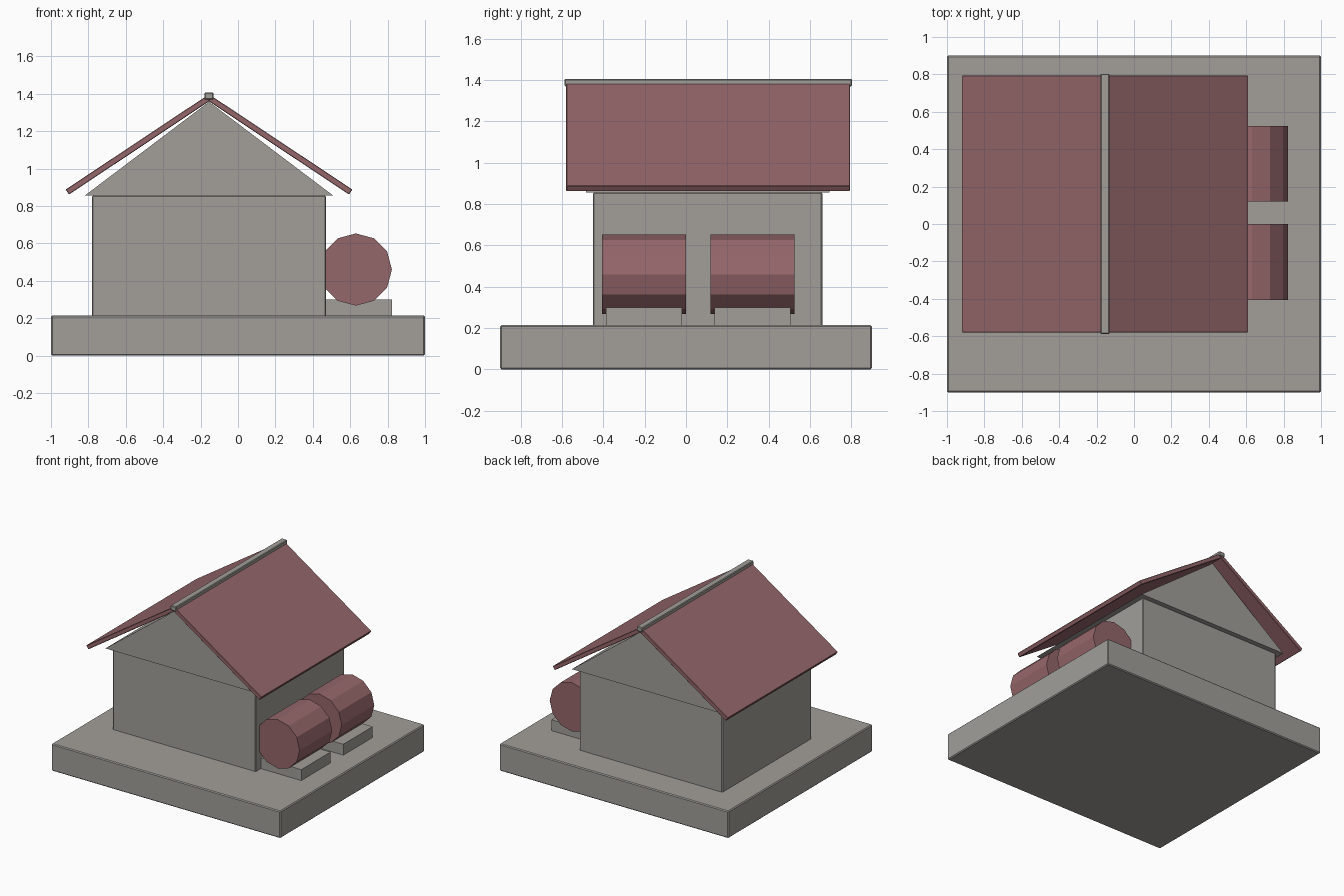
import bpy
import math
from mathutils import Vector

cube = bpy.data.objects.get("Cube")
if cube:
    bpy.data.objects.remove(cube, do_unlink=True)


def material(name, rgb):
    mat = bpy.data.materials.new(name)
    mat.use_nodes = True
    mat.diffuse_color = (*rgb, 1)
    mat.node_tree.nodes["Principled BSDF"].inputs["Base Color"].default_value = (*rgb, 1)
    return mat


STONE = material("warm grey stone", (0.36, 0.345, 0.32))
RED = material("faded red", (0.30, 0.135, 0.145))


def prism(name, profile, y0, y1, mat, bevel=0):
    """Extrude an (x, z) outline from y0 to y1."""
    n = len(profile)
    verts = [(x, y, z) for y in (y0, y1) for x, z in profile]
    faces = [list(range(n)), list(range(2 * n - 1, n - 1, -1))]
    faces += [[(i + 1) % n, i, n + i, n + (i + 1) % n] for i in range(n)]
    mesh = bpy.data.meshes.new(name)
    mesh.from_pydata(verts, [], faces)
    mesh.materials.append(mat)
    obj = bpy.data.objects.new(name, mesh)
    bpy.context.collection.objects.link(obj)
    if bevel:
        mod = obj.modifiers.new("soft edges", "BEVEL")
        mod.width = bevel
        mod.segments = 1
    return obj


def box(name, x0, x1, y0, y1, z0, z1, mat, bevel=0):
    return prism(name, [(x0, z0), (x1, z0), (x1, z1), (x0, z1)], y0, y1, mat, bevel)


# Plinth and walls
MID = -0.155
box("base_slab", -1, 1, -0.9, 0.9, 0, 0.214, STONE, 0.007)
box("walls", MID - 0.625, MID + 0.625, -0.45, 0.66, 0.2, 0.857, STONE, 0.006)

# Solid gable block, slightly wider than the walls
prism("gable", [(MID - 0.665, 0.855), (MID + 0.665, 0.855), (MID, 1.357)],
      -0.483, 0.695, STONE)

# Two sloping roof panels meeting under the ridge cap
ridge, eave = Vector((0, 1.397)), Vector((0.766, 0.888))
slope = (eave - ridge).normalized()
drop = Vector((slope.y, -slope.x)) * 0.032
for name, side in (("left", 1), ("right", -1)):
    outline = [ridge, eave, eave + drop, Vector((0, 1.359))]
    points = [(MID + side * p.x, p.y) for p in outline]
    if side > 0:
        points.reverse()
    prism(name + "_roof_panel", points, -0.58, 0.793, RED, 0.003)
box("ridge_cap", MID - 0.025, MID + 0.025, -0.588, 0.803, 1.369, 1.406, STONE, 0.005)

# Twelve-sided tanks lying on low stands
TANK_X, TANK_Z, RADIUS = 0.63, 0.46, 0.193
circle = [(TANK_X + RADIUS * math.cos(i * math.pi / 6),
           TANK_Z + RADIUS * math.sin(i * math.pi / 6)) for i in range(12)]
for name, y in (("front", -0.203), ("back", 0.322)):
    prism(name + "_tank", circle, y - 0.203, y + 0.203, RED)
    box(name + "_tank_stand", TANK_X - RADIUS, TANK_X + RADIUS,
        y - 0.183, y + 0.183, 0.2, 0.3, STONE)
